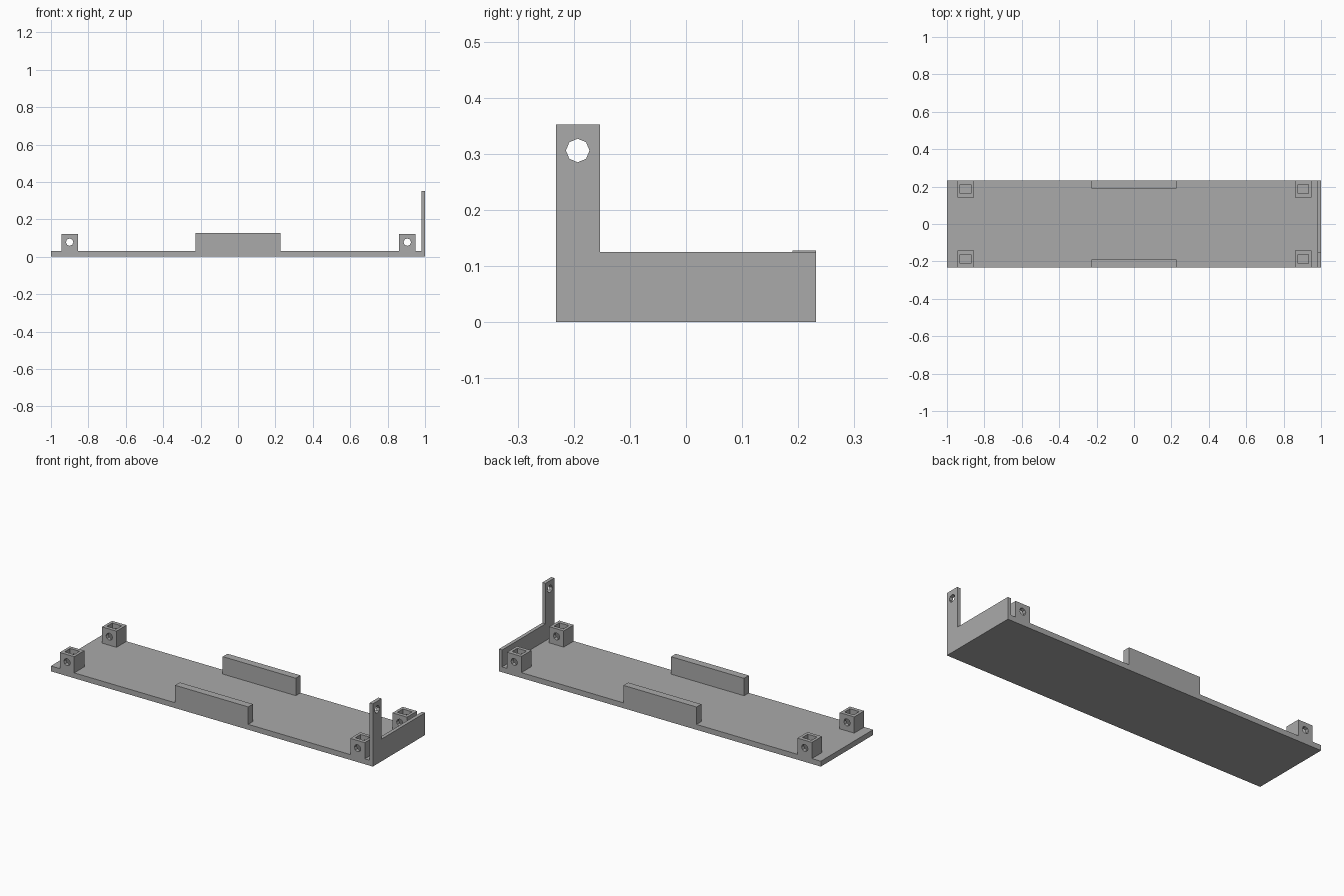
import bpy, bmesh
from math import tau, cos, sin
from mathutils import Vector

cube = bpy.data.objects.get("Cube")
if cube:
    bpy.data.objects.remove(cube, do_unlink=True)

grey = bpy.data.materials.new("grey plastic")
grey.use_nodes = True
colour = (0.4, 0.4, 0.4, 1)
grey.diffuse_color = colour
grey.node_tree.nodes["Principled BSDF"].inputs["Base Color"].default_value = colour

HALF_Y = 0.232   # half depth of the tray
FLOOR = 0.03     # thickness of the base plate
WALL_X = 0.98    # inner face of the end wall


def prism(name, outline, sweep):
    """Extrude a closed 3D outline along the sweep vector."""
    bm = bmesh.new()
    face = bm.faces.new([bm.verts.new(p) for p in outline])
    grown = bmesh.ops.extrude_face_region(bm, geom=[face])["geom"]
    bmesh.ops.translate(bm, vec=Vector(sweep),
                        verts=[g for g in grown if isinstance(g, bmesh.types.BMVert)])
    bmesh.ops.recalc_face_normals(bm, faces=bm.faces)
    mesh = bpy.data.meshes.new(name)
    bm.to_mesh(mesh)
    bm.free()
    mesh.materials.append(grey)
    ob = bpy.data.objects.new(name, mesh)
    bpy.context.collection.objects.link(ob)
    return ob


def box(name, x0, x1, y0, y1, z0, z1):
    return prism(name, [(x0, y0, z0), (x1, y0, z0), (x1, y1, z0), (x0, y1, z0)],
                 (0, 0, z1 - z0))


def octagon(radius):
    return [(radius * cos(tau * i / 8), radius * sin(tau * i / 8)) for i in range(8)]


def cut(target, cutter):
    cutter.hide_render = True
    cutter.hide_set(True)
    cutter.display_type = "WIRE"
    mod = target.modifiers.new("cut", "BOOLEAN")
    mod.operation, mod.solver, mod.object = "DIFFERENCE", "EXACT", cutter


# Base plate
box("base_plate", -1, WALL_X, -HALF_Y, HALF_Y, 0, FLOOR)

for side, sy in (("front", -1), ("back", 1)):
    # Side guide in the middle of each long edge
    box(side + "_guide", -0.228, 0.226, *sorted((sy * 0.19, sy * HALF_Y)), FLOOR, 0.128)

    # Hollow corner posts with a cross hole
    for end, cx in (("right", -0.9), ("left", 0.905)):
        name = f"{side}_{end}_post"
        post = box(name, cx - 0.045, cx + 0.045,
                   *sorted((sy * 0.143, sy * HALF_Y)), FLOOR, 0.121)
        cut(post, box(name + "_pocket_cutter", cx - 0.029, cx + 0.029,
                      *sorted((sy * 0.163, sy * 0.211)), 0.01, 0.2))
        cut(post, prism(name + "_hole_cutter",
                        [(cx + u, sy * 0.1, 0.078 + v) for u, v in octagon(0.02)],
                        (0, sy * 0.2, 0)))

# End wall with a tall tab at the front
TAB_Y = -0.153
profile = [(-HALF_Y, 0), (HALF_Y, 0), (HALF_Y, 0.125),
           (TAB_Y, 0.125), (TAB_Y, 0.352), (-HALF_Y, 0.352)]
wall = prism("end_wall", [(WALL_X, y, z) for y, z in profile], (1 - WALL_X, 0, 0))
cut(wall, prism("tab_hole_cutter",
                [(0.9, -0.193 + u, 0.306 + v) for u, v in octagon(0.021)], (0.2, 0, 0)))
